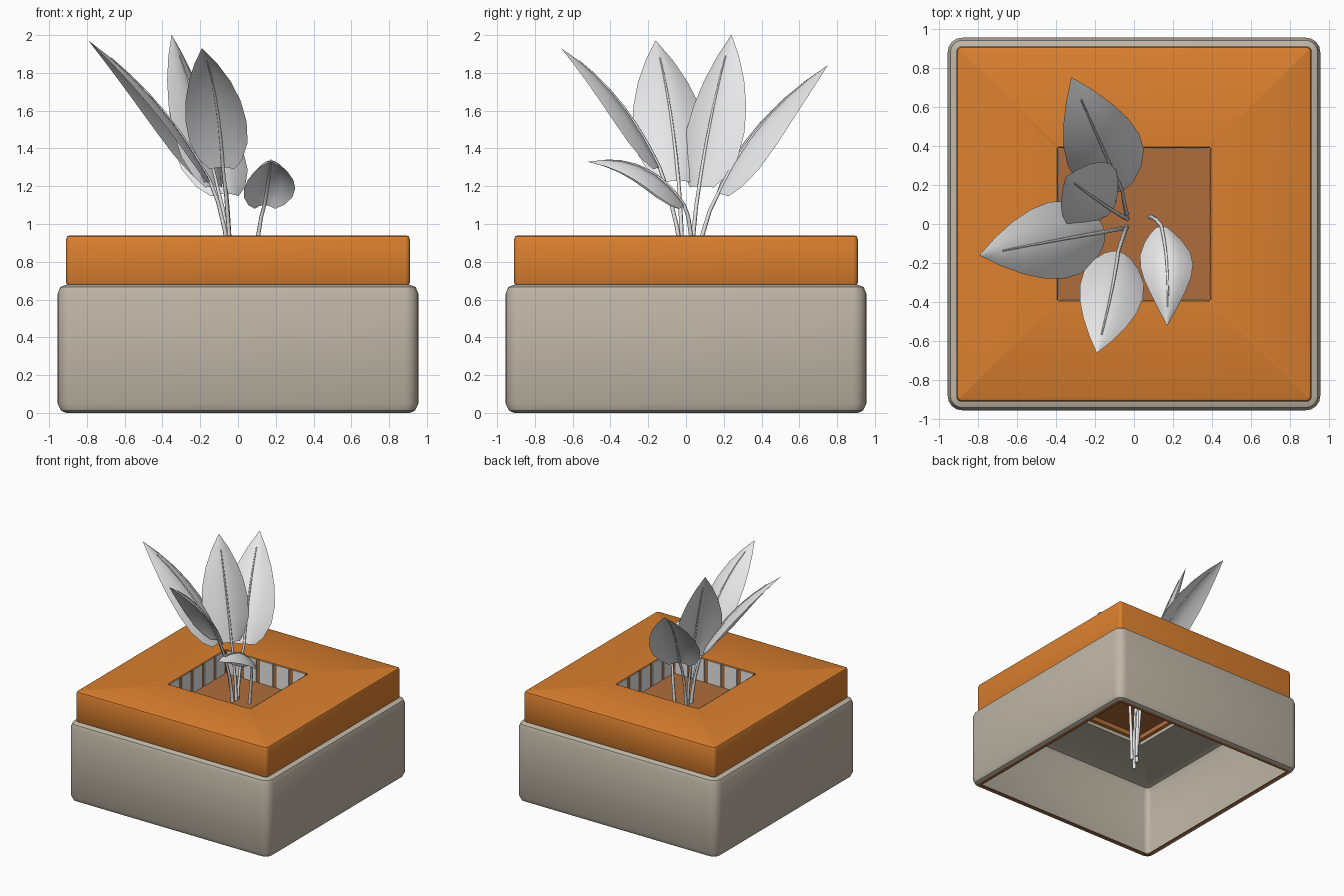
import bpy, bmesh, math
from mathutils import Vector

if "Cube" in bpy.data.objects:
    bpy.data.objects.remove(bpy.data.objects["Cube"])


def material(name, rgb):
    m = bpy.data.materials.new(name)
    m.diffuse_color = (*rgb, 1)
    m.use_nodes = True
    m.node_tree.nodes["Principled BSDF"].inputs["Base Color"].default_value = m.diffuse_color
    return m


BEIGE = material("beige", (0.52, 0.47, 0.385))
ORANGE = material("orange", (0.71, 0.215, 0.028))
BROWN = material("brown", (0.43, 0.155, 0.045))
GREY = material("light_grey", (0.8, 0.8, 0.8))


def finish(bm, name, mats, rule=None, angle=40):
    """Turn a bmesh into a smooth-by-angle object, coloured by a rule on faces."""
    bm.normal_update()
    if rule:
        for f in bm.faces:
            f.material_index = rule(f)
    me = bpy.data.meshes.new(name)
    bm.to_mesh(me)
    bm.free()
    for m in mats:
        me.materials.append(m)
    ob = bpy.data.objects.new(name, me)
    bpy.context.collection.objects.link(ob)
    bpy.ops.object.select_all(action='DESELECT')
    ob.select_set(True)
    bpy.context.view_layer.objects.active = ob
    bpy.ops.object.shade_smooth_by_angle(angle=math.radians(angle))
    return ob


def bridge(bm, rings, close_rings=False):
    """Skin a list of closed vertex rings."""
    pairs = list(zip(rings, rings[1:]))
    if close_rings:
        pairs.append((rings[-1], rings[0]))
    for a, b in pairs:
        n = len(a)
        for i in range(n):
            bm.faces.new((a[i], a[(i + 1) % n], b[(i + 1) % n], b[i]))


def square_sweep(profile, core, steps=4):
    """Closed (half width, z) profile swept round a square with rounded corners."""
    bm = bmesh.new()
    rings = []
    for h, z in profile:
        r = max(h - core, 0.004)
        c = h - r
        ring = []
        for q in range(4):
            mid = math.pi / 4 + q * math.pi / 2
            sx = 1 if math.cos(mid) > 0 else -1
            sy = 1 if math.sin(mid) > 0 else -1
            for k in range(steps + 1):
                a = (q + k / steps) * math.pi / 2
                ring.append(bm.verts.new((sx * c + r * math.cos(a), sy * c + r * math.sin(a), z)))
        rings.append(ring)
    bridge(bm, rings, True)
    bmesh.ops.recalc_face_normals(bm, faces=bm.faces)
    return bm


# Pot shell: rounded outside, hollow, open below, brown bottom rim
shell = [(0.91, 0), (0.937, 0.012), (0.955, 0.05), (0.955, 0.63), (0.941, 0.666), (0.905, 0.68),
         (0.42, 0.68), (0.42, 0.65), (0.87, 0.65), (0.908, 0.638), (0.925, 0.60), (0.925, 0.05),
         (0.907, 0.02), (0.88, 0)]
finish(square_sweep(shell, 0.88), "pot_shell", [BEIGE, BROWN],
       lambda f: int(f.calc_center_median().z < 0.001))

# Collar with a square planting hole, hole walls brown
collar = [(0.39, 0.68), (0.905, 0.68), (0.91, 0.69), (0.91, 0.92), (0.904, 0.934), (0.89, 0.94),
          (0.394, 0.94), (0.39, 0.936)]
finish(square_sweep(collar, 0.885), "collar", [ORANGE, BROWN],
       lambda f: int(all(max(abs(v.co.x), abs(v.co.y)) < 0.392 for v in f.verts)))


def box(bm, size, loc):
    vs = bmesh.ops.create_cube(bm, size=1)["verts"]
    bmesh.ops.scale(bm, vec=size, verts=vs)
    bmesh.ops.translate(bm, vec=loc, verts=vs)


# Soil in the hole
bm = bmesh.new()
box(bm, (0.784, 0.784, 0.02), (0, 0, 0.73))
finish(bm, "soil", [BROWN])

# Grey slats lining the hole
bm = bmesh.new()
for i in range(5):
    p = (i - 2) * 0.155
    for s in (-1, 1):
        box(bm, (0.115, 0.006, 0.195), (p, s * 0.387, 0.8375))
        box(bm, (0.006, 0.115, 0.195), (s * 0.387, p, 0.8375))
finish(bm, "hole_slats", [GREY])


def through(p0, p1, p2, t):
    """Quadratic curve passing through three points."""
    c = p1 * 2 - (p0 + p2) / 2
    return p0 * (1 - t) ** 2 + c * 2 * t * (1 - t) + p2 * t * t


def leaf(name, base, mid, tip, half, droop):
    """Leaf blade with raised midrib and drooping edges."""
    base, mid, tip = map(Vector, (base, mid, tip))
    outline = [(0, .40), (.07, .70), (.2, .95), (.36, 1), (.53, .9), (.7, .68), (.86, .37), (1, .01)]
    side = Vector((0, 0, 1)).cross(tip - base).normalized()
    bm = bmesh.new()
    rows = []
    for t, w in outline:
        p = through(base, mid, tip, t)
        d = through(base, mid, tip, t + .01) - through(base, mid, tip, t - .01)
        n = d.normalized().cross(side)
        if n.z < 0:
            n = -n
        rows.append([bm.verts.new(p + side * half * w * u - n * droop * w * u * u)
                     for u in (-1, -.5, 0, .5, 1)])
    for a, b in zip(rows, rows[1:]):
        for i in range(4):
            bm.faces.new((a[i], a[i + 1], b[i + 1], b[i]))
    finish(bm, name, [GREY], angle=60)


def stem(name, root, bend, base, mid, tip):
    """Tapering stem that carries on as the midrib of the leaf."""
    root, bend, base, mid, tip = map(Vector, (root, bend, base, mid, tip))
    pts = [through(root, bend, base, i / 6) for i in range(6)]
    pts += [through(base, mid, tip, i / 6 * .85) for i in range(7)]
    bm = bmesh.new()
    rings = []
    for i, p in enumerate(pts):
        d = (pts[min(i + 1, len(pts) - 1)] - pts[max(i - 1, 0)]).normalized()
        u = d.cross(Vector((0.3, 0.9, 0.1))).normalized()
        v = d.cross(u)
        r = 0.015 - 0.011 * i / (len(pts) - 1)
        rings.append([bm.verts.new(p + (u * math.cos(a) + v * math.sin(a)) * r)
                      for a in (k * math.pi / 3 for k in range(6))])
    bridge(bm, rings)
    bm.faces.new(rings[0])
    bm.faces.new(rings[-1])
    bmesh.ops.recalc_face_normals(bm, faces=bm.faces)
    finish(bm, name, [GREY], angle=70)


# Plant: name, stem root, stem bend, leaf base, leaf middle, leaf tip, half width, droop
plant = [
    ("back_leaf", (-.02, .01, .15), (-.04, .06, .80), (-.06, .17, 1.16), (-.17, .41, 1.54), (-.32, .75, 1.84), .20, .07),
    ("left_leaf", (-.02, -.02, .10), (-.045, -.02, .80), (-.15, -.04, 1.23), (-.43, -.09, 1.64), (-.79, -.16, 1.97), .20, .07),
    ("tall_leaf", (-.01, .02, .20), (-.04, .03, .80), (-.11, .07, 1.20), (-.22, .145, 1.62), (-.35, .24, 2.0), .19, .06),
    ("front_leaf", (-.03, -.01, .15), (-.04, -.02, .80), (-.08, -.14, 1.30), (-.12, -.37, 1.67), (-.19, -.66, 1.93), .165, .06),
    ("low_leaf", (.04, .02, .15), (.09, .035, .80), (.14, -.01, 1.10), (.17, -.23, 1.30), (.17, -.52, 1.33), .135, .09),
]
for name, root, bend, base, mid, tip, half, droop in plant:
    leaf(name, base, mid, tip, half, droop)
    stem(name + "_stem", root, bend, base, mid, tip)
